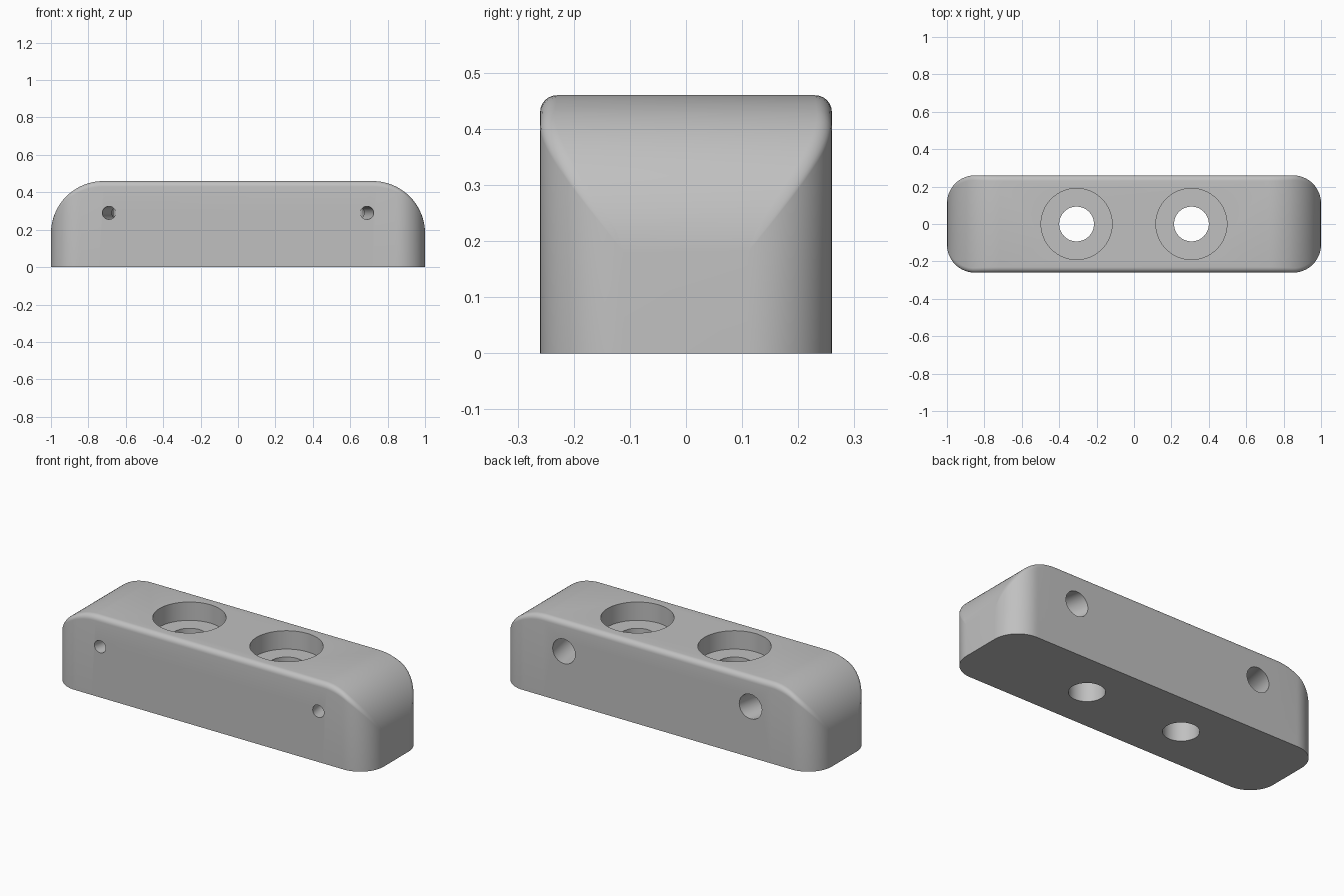
import bpy, bmesh, math
from mathutils import Vector

if "Cube" in bpy.data.objects:
    bpy.data.objects.remove(bpy.data.objects["Cube"])

L, W, H = 1.0, 0.26, 0.46     # half length, half width, height
R_END, R_CORNER, R_EDGE = 0.28, 0.15, 0.03

grey = bpy.data.materials.new("light grey")
grey.diffuse_color = (0.53, 0.53, 0.53, 1)
grey.use_nodes = True
grey.node_tree.nodes["Principled BSDF"].inputs["Base Color"].default_value = grey.diffuse_color


def top_z(x):
    """Height of the rounded-end profile and the upward part of its normal."""
    over = max(0.0, abs(x) - (L - R_END)) / R_END
    nz = math.sqrt(max(0.0, 1 - over * over))
    return H - R_END + R_END * nz, nz


# Quarter outline in plan: straight side, then the rounded corner
quarter = [(L - R_END + R_END * math.sin(math.radians(b)), W, 0, 1) for b in (0, 5, 10, 15, 20, 25)]
for i in range(17):
    a = math.radians(90 * i / 16)
    s, c = math.sin(a), math.cos(a)
    quarter.append((L - R_CORNER + R_CORNER * s, W - R_CORNER + R_CORNER * c, s, c))
half = [(-x, y, -nx, ny) for x, y, nx, ny in reversed(quarter)] + quarter
outline = half + [(x, -y, nx, -ny) for x, y, nx, ny in reversed(half)]

# Body: rings up the wall and around the rounded top edge
bm = bmesh.new()
rings = [[bm.verts.new((x, y, 0)) for x, y, nx, ny in outline]]
for k in range(7):
    t = math.radians(15 * k)
    ring = []
    for x, y, nx, ny in outline:
        r = R_EDGE * top_z(x)[1]
        d = r * (1 - math.cos(t))
        px, py = x - nx * d, y - ny * d
        ring.append(bm.verts.new((px, py, top_z(px)[0] - r * (1 - math.sin(t)))))
    rings.append(ring)
n = len(outline)
for lo, hi in zip(rings, rings[1:]):
    for i in range(n):
        j = (i + 1) % n
        bm.faces.new((lo[i], lo[j], hi[j], hi[i]))
# Top strips across the width, and the flat underside
top = rings[-1]
for i in range(n // 2 - 1):
    bm.faces.new((top[i], top[i + 1], top[n - 2 - i], top[n - 1 - i]))
bm.faces.new(rings[0])
bmesh.ops.remove_doubles(bm, verts=bm.verts, dist=1e-5)
bmesh.ops.dissolve_degenerate(bm, edges=bm.edges, dist=1e-5)
bmesh.ops.recalc_face_normals(bm, faces=bm.faces)
mesh = bpy.data.meshes.new("mounting_block")
bm.to_mesh(mesh)
bm.free()
body = bpy.data.objects.new("mounting_block", mesh)
bpy.context.collection.objects.link(body)
mesh.materials.append(grey)


def drill(name, start, end, radius):
    """Cut a round hole between two points."""
    a, b = Vector(start), Vector(end)
    bpy.ops.mesh.primitive_cylinder_add(vertices=64, radius=radius, depth=(b - a).length,
                                        location=(a + b) / 2)
    cutter = bpy.context.object
    cutter.name = name
    cutter.rotation_euler = (b - a).to_track_quat('Z', 'Y').to_euler()
    cutter.hide_render = True
    cutter.data.materials.append(grey)
    bpy.context.view_layer.update()
    mod = body.modifiers.new(name, 'BOOLEAN')
    mod.operation, mod.solver, mod.object = 'DIFFERENCE', 'EXACT', cutter
    with bpy.context.temp_override(object=body, active_object=body):
        bpy.ops.object.modifier_apply(modifier=name)
    bpy.data.objects.remove(cutter)


for side in (-1, 1):
    # Vertical bolt holes with counterbores
    x = 0.307 * side
    drill("bolt_hole", (x, 0, -0.1), (x, 0, 0.6), 0.093)
    drill("counterbore", (x, 0, 0.355), (x, 0, 0.6), 0.19)
    # Slanted cross holes, wider from the back
    front, back = Vector((0.69 * side, -W, 0.29)), Vector((0.59 * side, W, 0.29))
    step = back - front
    drill("cross_hole", front - step * 0.2, back + step * 0.2, 0.035)
    drill("cross_counterbore", front + step * 0.5, back + step * 0.3, 0.07)

bpy.ops.object.select_all(action='DESELECT')
body.select_set(True)
bpy.context.view_layer.objects.active = body
bpy.ops.object.shade_smooth_by_angle(angle=math.radians(30))
